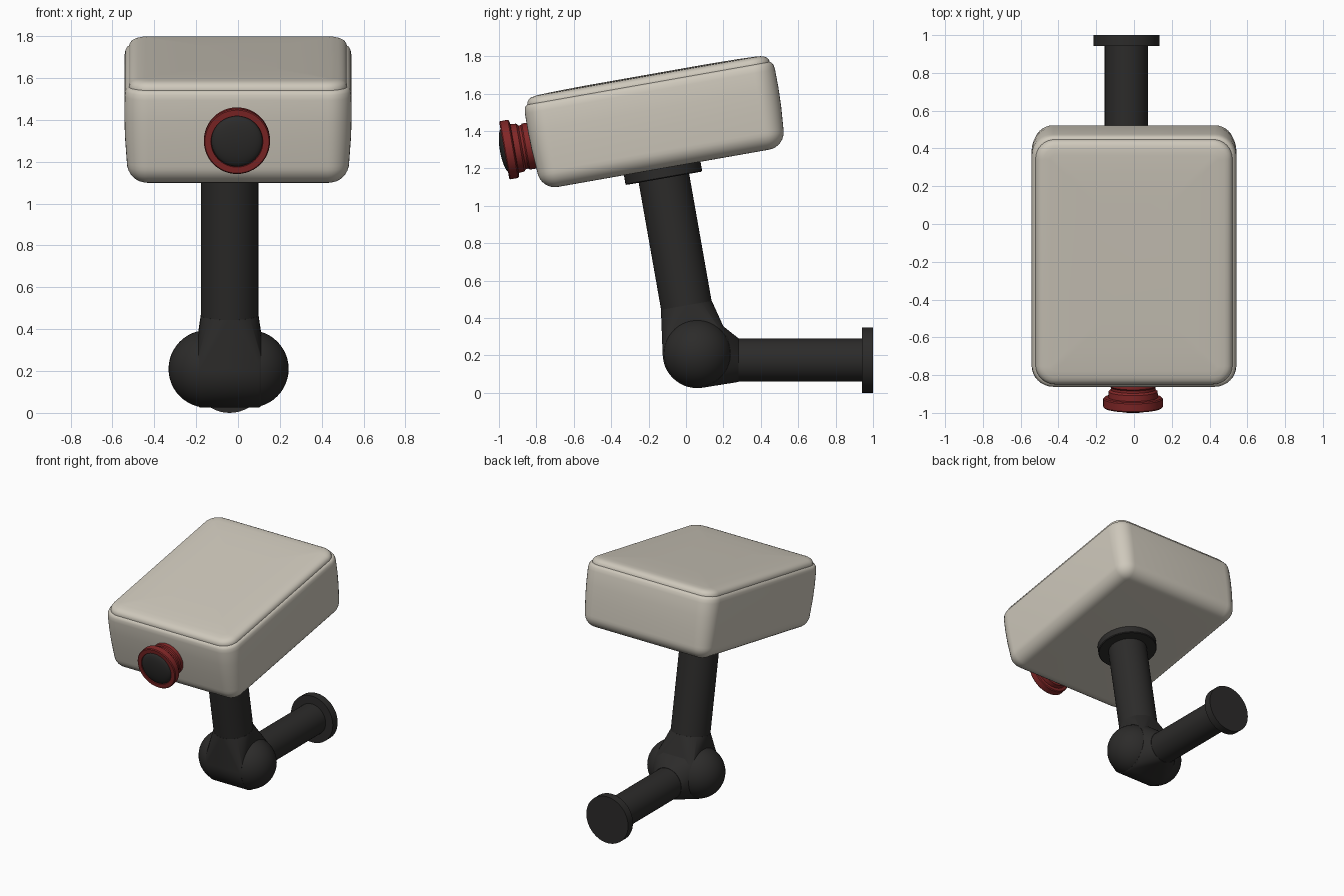
import bpy, bmesh
from math import sin, cos, pi, radians
from mathutils import Matrix, Vector

if "Cube" in bpy.data.objects:
    bpy.data.objects.remove(bpy.data.objects["Cube"])


def material(name, rgb):
    m = bpy.data.materials.new(name)
    m.diffuse_color = (*rgb, 1)
    m.use_nodes = True
    m.node_tree.nodes["Principled BSDF"].inputs["Base Color"].default_value = m.diffuse_color
    return m


CREAM = material("cream_plastic", (0.62, 0.58, 0.50))
DARK = material("dark_plastic", (0.025, 0.024, 0.023))
RED = material("red_plastic", (0.22, 0.02, 0.02))

TILT = Matrix.Rotation(radians(10), 4, 'X')   # head and upper arm lean forward
ARM_X = -0.04


def finish(name, bm, mat, matrix=Matrix(), angle=35):
    bmesh.ops.recalc_face_normals(bm, faces=bm.faces)
    bm.transform(matrix)
    me = bpy.data.meshes.new(name)
    bm.to_mesh(me)
    bm.free()
    me.materials.append(mat)
    ob = bpy.data.objects.new(name, me)
    bpy.context.collection.objects.link(ob)
    bpy.ops.object.select_all(action='DESELECT')
    ob.select_set(True)
    bpy.context.view_layer.objects.active = ob
    bpy.ops.object.shade_smooth_by_angle(angle=radians(angle))
    return ob


def loft(name, rings, mat, matrix=Matrix(), angle=35):
    bm = bmesh.new()
    vr = [[bm.verts.new(p) for p in ring] for ring in rings]
    n = len(vr[0])
    for a, b in zip(vr, vr[1:]):
        for i in range(n):
            j = (i + 1) % n
            bm.faces.new((a[i], a[j], b[j], b[i]))
    bm.faces.new(vr[0])
    bm.faces.new(vr[-1])
    return finish(name, bm, mat, matrix, angle)


def circle(r, h, n=48):
    return [Vector((r * cos(2 * pi * i / n), r * sin(2 * pi * i / n), h)) for i in range(n)]


def lathe(name, profile, mat, matrix, angle=35):
    return loft(name, [circle(r, h) for r, h in profile], mat, matrix, angle)


def rounded_rect(hx, hy, r, h, n=8):
    pts = []
    for k, (sx, sy) in enumerate([(1, 1), (-1, 1), (-1, -1), (1, -1)]):
        for i in range(n + 1):
            a = pi / 2 * (k + i / n)
            pts.append(Vector((sx * (hx - r) + r * cos(a), sy * (hy - r) + r * sin(a), h)))
    return pts


# Head: rounded box with a slightly inset lid on top
def box_rings(profile, radius):
    return [rounded_rect(0.543 - s, 0.68 - s, max(radius - s, 0.02), h) for h, s in profile]


bottom = [(1.203 + 0.095 * (1 - cos(a)), 0.012 + 0.095 * (1 - sin(a)))
          for a in (i * pi / 16 for i in range(9))]
shell = bottom + [(1.42, 0.003), (1.52, 0), (1.62, 0.001), (1.645, 0.005),
                  (1.658, 0.012), (1.664, 0.022), (1.665, 0.05)]
HEAD = TILT @ Matrix.Translation((0, 0.09, 0))
loft("head_shell", box_rings(shell, 0.115), CREAM, HEAD)
lid = [(1.64, 0.022), (1.667, 0.022), (1.68, 0.026), (1.69, 0.034), (1.698, 0.047),
       (1.703, 0.065), (1.706, 0.1), (1.709, 0.2), (1.711, 0.35)]
loft("head_lid", box_rings(lid, 0.125), CREAM, HEAD)

# Lens: red stepped ring with a dark dome
LENS = TILT @ Matrix.Translation((-0.005, 0, 1.445)) @ Matrix.Rotation(pi / 2, 4, 'X')
lathe("lens_ring", [(0.125, 0.55), (0.125, 0.615), (0.118, 0.622), (0.118, 0.635),
                    (0.130, 0.645), (0.132, 0.676), (0.152, 0.679), (0.158, 0.685),
                    (0.158, 0.726), (0.153, 0.732), (0.124, 0.732), (0.122, 0.715)],
      RED, LENS)
dome = [(0.122 * cos(a), 0.723 + 0.032 * sin(a)) for a in (i * pi / 2 / 8.2 for i in range(9))]
lathe("lens_dome", [(0.122, 0.70)] + dome, DARK, LENS, 60)

# Upper arm with mounting plate under the head
UPPER = TILT @ Matrix.Translation((ARM_X, 0.083, 0))
lathe("upper_arm", [(0.137, 0.455), (0.137, 1.21)], DARK, UPPER)
lathe("head_mount_plate", [(0.203, 1.15), (0.208, 1.155), (0.208, 1.215)], DARK, UPPER)

# Lower arm with wall plate
LOWER = Matrix.Translation((ARM_X, 0, 0.175)) @ Matrix.Rotation(-pi / 2, 4, 'X')
lathe("lower_arm", [(0.115, 0.24), (0.115, 0.96)], DARK, LOWER)
lathe("wall_plate", [(0.175, 0.942), (0.175, 1.0)], DARK, LOWER)

# Elbow: drum blended into both arms
drum_at = Matrix.Translation((ARM_X, 0.06, 0.21)) @ Matrix.Rotation(pi / 2, 4, 'Y')
drum = [drum_at @ p for r, h in ((0.178, -0.15), (0.185, -0.14), (0.185, 0.14), (0.178, 0.15))
        for p in circle(r, h)]
inner = [Vector((ARM_X + x, 0.2, 0.355)) for x in (-0.09, 0.09)]
ends = {"elbow_upper": [UPPER @ p for p in circle(0.138, 0.46)],
        "elbow_lower": [LOWER @ p for p in circle(0.117, 0.28)]}
for name, ring in ends.items():
    bm = bmesh.new()
    for p in drum + inner + ring:
        bm.verts.new(p)
    res = bmesh.ops.convex_hull(bm, input=bm.verts)
    bmesh.ops.delete(bm, geom=[v for v in bm.verts if not v.link_faces], context='VERTS')
    finish(name, bm, DARK)

# Elbow side caps
for side, sx in (("left", -1), ("right", 1)):
    bm = bmesh.new()
    bmesh.ops.create_uvsphere(bm, u_segments=40, v_segments=24, radius=0.185)
    finish(side + "_elbow_cap", bm, DARK, Matrix.Translation((-0.045 + sx * 0.102, 0.06, 0.21)))
